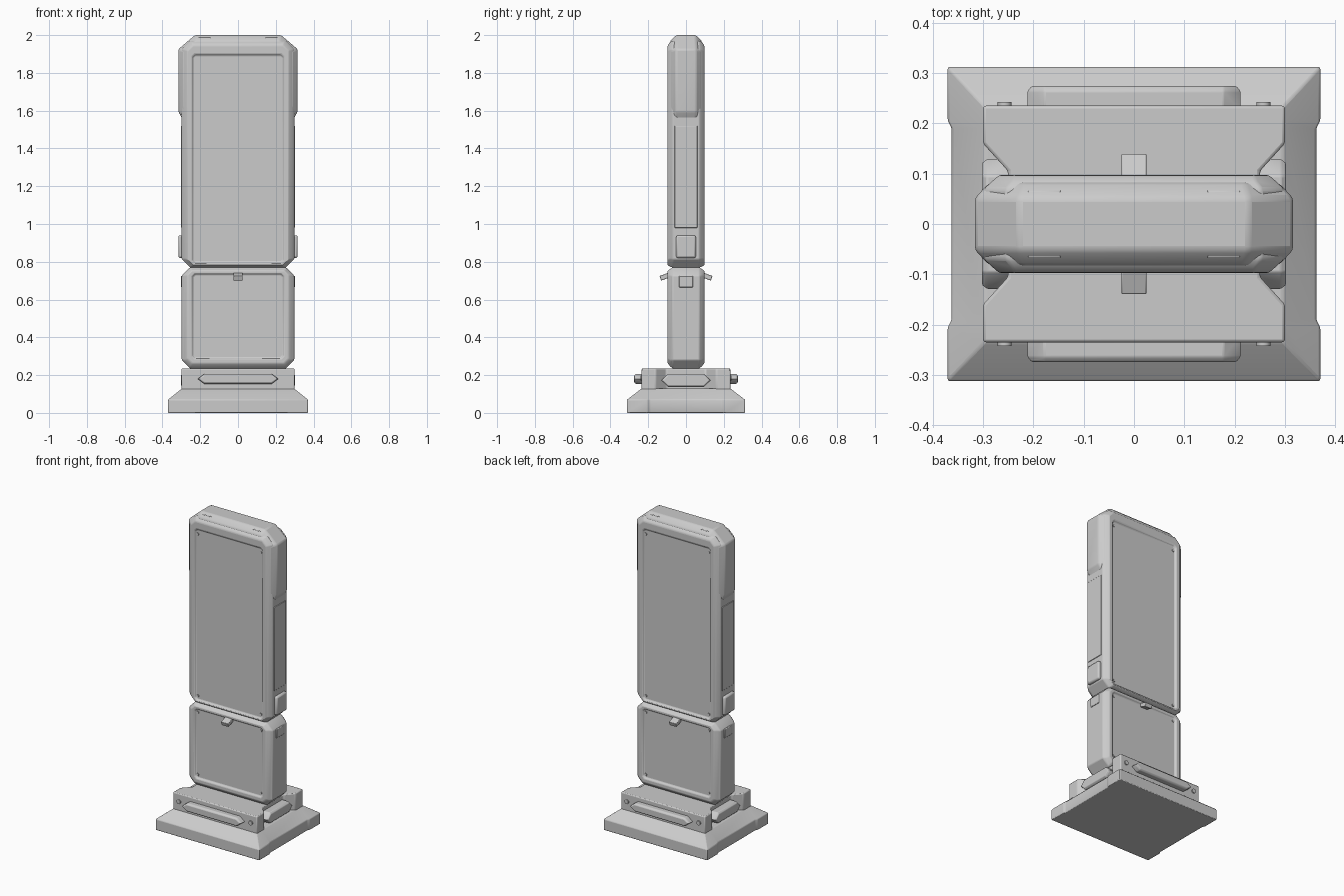
import bpy, bmesh
from math import radians, pi
from mathutils import Matrix

if "Cube" in bpy.data.objects:
    bpy.data.objects.remove(bpy.data.objects["Cube"])


def finish(name, bm, bevel=0.0, segs=2):
    bmesh.ops.recalc_face_normals(bm, faces=bm.faces)
    me = bpy.data.meshes.new(name)
    bm.to_mesh(me)
    bm.free()
    ob = bpy.data.objects.new(name, me)
    bpy.context.collection.objects.link(ob)
    bpy.context.view_layer.objects.active = ob
    ob.select_set(True)
    bpy.ops.object.shade_smooth_by_angle(angle=radians(35))
    ob.select_set(False)
    if bevel:
        m = ob.modifiers.new("soft_edges", "BEVEL")
        m.width, m.segments, m.limit_method = bevel, segs, "ANGLE"
        m.angle_limit = radians(28)
    return ob


def loft(name, rings, bevel=0.0):
    """Skin a stack of equal-length rings and cap both ends."""
    bm = bmesh.new()
    vr = [[bm.verts.new(p) for p in r] for r in rings]
    n = len(vr[0])
    for a, b in zip(vr, vr[1:]):
        for i in range(n):
            bm.faces.new((a[i], a[(i + 1) % n], b[(i + 1) % n], b[i]))
    bm.faces.new(vr[0])
    bm.faces.new(vr[-1])
    return finish(name, bm, bevel)


def oct_ring(y, hx, z0, z1, c):
    """Corner-cut rectangle in the xz plane."""
    return [(hx, y, z0 + c), (hx, y, z1 - c), (hx - c, y, z1), (c - hx, y, z1),
            (-hx, y, z1 - c), (-hx, y, z0 + c), (c - hx, y, z0), (hx - c, y, z0)]


def double_sided(name, half, bevel):
    """Panel body from front-half rings, mirrored to the back."""
    front = [oct_ring(-r[0], *r[1:]) for r in half]
    back = [oct_ring(*r) for r in reversed(half)]
    return loft(name, front + back, bevel)


def box(name, centre, size, bevel=0.0, tilt=0.0):
    bm = bmesh.new()
    m = Matrix.Translation(centre) @ Matrix.Rotation(tilt, 4, 'X') @ Matrix.Diagonal((*size, 1))
    bmesh.ops.create_cube(bm, size=1, matrix=m)
    return finish(name, bm, bevel)


def disc(name, x, y, z, r, depth):
    bm = bmesh.new()
    m = Matrix.Translation((x, y, z)) @ Matrix.Rotation(pi / 2, 4, 'X')
    bmesh.ops.create_cone(bm, cap_ends=True, segments=12, radius1=r, radius2=r, depth=depth, matrix=m)
    return finish(name, bm)


# Sloped foot with slightly inset sides between the corners
def foot_ring(z, hx, hy, dent):
    q = [(hx, -hy), (hx, -0.205), (hx - dent, -0.19), (hx - dent, 0.19), (hx, 0.205), (hx, hy)]
    return [(x, y, z) for x, y in q] + [(-x, -y, z) for x, y in q]


loft("base_foot", [foot_ring(0, .37, .312, .008), foot_ring(.07, .37, .312, .008),
                   foot_ring(.125, .302, .24, 0), foot_ring(.13, .295, .23, 0)], .004)

# Plinth with a tapered notch in each side
notch = [(.3, -.235), (.3, -.16), (.25, -.105), (.25, .105), (.3, .16), (.3, .235)]
outline = notch + [(-x, -y) for x, y in notch]
loft("base_plinth", [[(x, y, z) for x, y in outline] for z in (.11, .235)], .006)


# Hexagonal bumper bars on the four sides of the plinth
def bar(name, half, z0, z1, d0, d1, swap, s):
    def ring(d, k):
        zm, h = (z0 + z1) / 2, (z1 - z0) / 2 - k
        e, t = half - k, half - .035
        pts = [(-e, zm), (-t, zm - h), (t, zm - h), (e, zm), (t, zm + h), (-t, zm + h)]
        return [(s * d, a, z) if swap else (a, s * d, z) for a, z in pts]
    loft(name, [ring(d0, 0), ring(d1 - .01, 0), ring(d1, .008)], .003)


for s, side in ((-1, "front"), (1, "back")):
    bar(side + "_bumper", .213, .153, .207, .22, .274, False, s)
    for x in (-.257, .257):
        disc(side + "_bumper_bolt", x, s * .235, .185, .014, .014)
for s, side in ((-1, "left"), (1, "right")):
    bar(side + "_bumper", .13, .137, .207, .24, .302, True, s)

# Lower cabinet with recessed panels on both faces
double_sided("lower_cabinet", [
    (.087, .238, .292, .733, .012), (.097, .243, .287, .738, .014),
    (.097, .268, .262, .753, .025), (.084, .283, .247, .761, .032),
    (.070, .298, .235, .771, .045)], .005)
# Upper display with recessed screens on both faces
double_sided("upper_display", [
    (.087, .238, .798, 1.893, .012), (.097, .243, .792, 1.899, .014),
    (.097, .268, .782, 1.948, .030), (.084, .283, .775, 1.962, .040),
    (.070, .298, .769, 1.970, .045)], .005)
box("display_neck", (0, 0, .77), (.5, .14, .06))


# Thick crown wrapping the upper edges
def crown_ring(y, k):
    q = [(.285, 1.54 + k), (.316 - k, 1.595 + k), (.316 - k, 1.925 - k * .3), (.228 - k * .3, 2 - k)]
    return [(x, y, z) for x, z in q] + [(-x, y, z) for x, z in reversed(q)]


loft("display_crown", [crown_ring(-.083, .03), crown_ring(-.052, 0),
                       crown_ring(.052, 0), crown_ring(.083, .03)], .008)

for s, side in ((-1, "left"), (1, "right")):
    # Side bump, side strip, cabinet latch and top clips
    box(side + "_side_bump", (s * .302, 0, .88), (.028, .105, .12), .01)
    box(side + "_side_strip", (s * .297, 0, 1.25), (.01, .12, .54), .003)
    box(side + "_cabinet_latch", (s * .297, 0, .695), (.012, .075, .06), .004)
    for y in (-.06, .06):
        box(side + "_top_clip", (s * .178, y, 1.978), (.066, .014, .022), .003)

for s, side in ((-1, "front"), (1, "back")):
    # Tilted lamp over each cabinet panel and corner screws
    box(side + "_lamp", (0, s * .110, .722), (.05, .055, .026), .003, tilt=-s * .35)
    for x in (-.225, .225):
        for z in (.82, 1.865, .312, .713):
            disc(side + "_panel_screw", x, s * .088, z, .008, .008)
